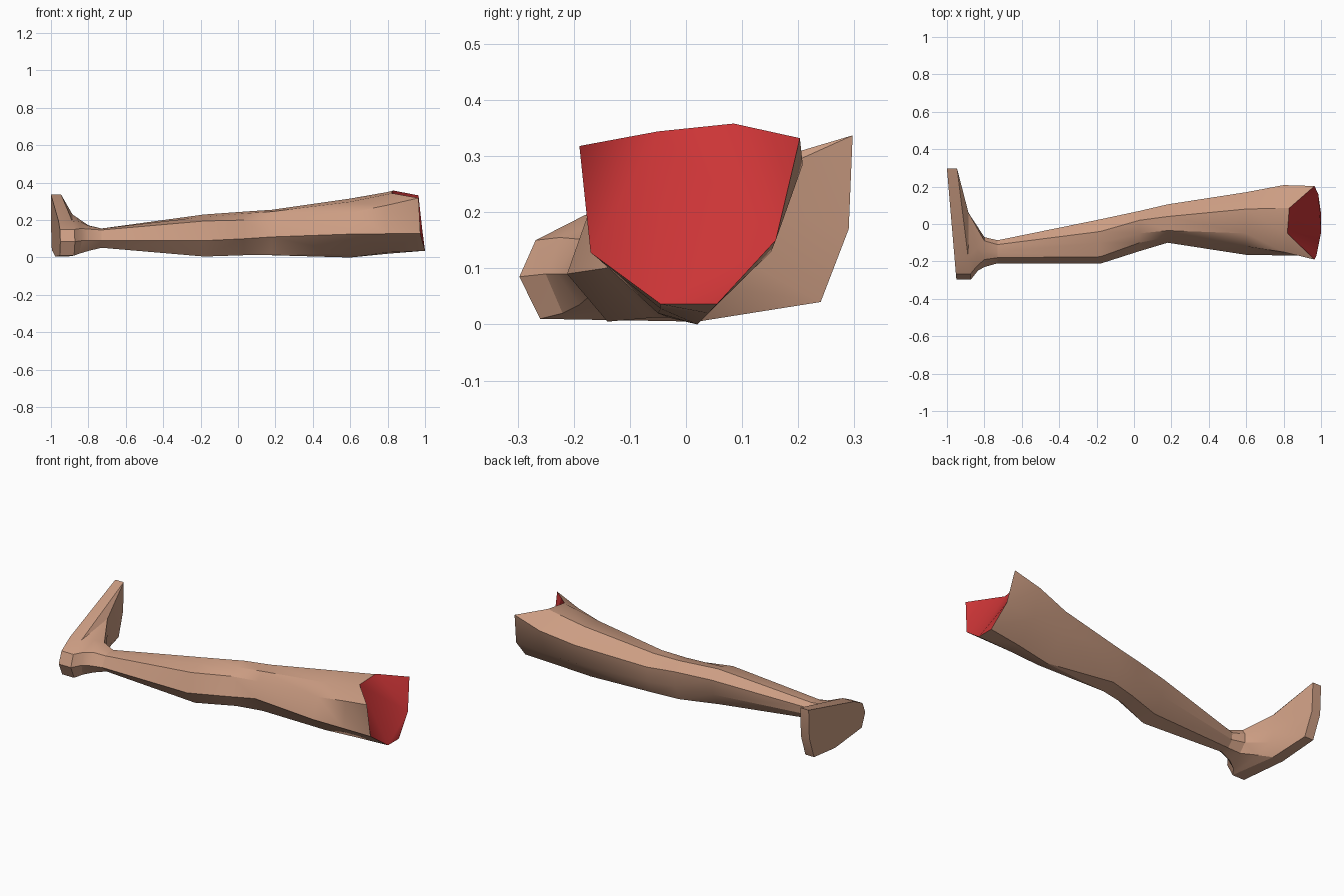
import bpy, bmesh, math

if "Cube" in bpy.data.objects:
    bpy.data.objects.remove(bpy.data.objects["Cube"])


def material(name, rgb):
    m = bpy.data.materials.new(name)
    m.diffuse_color = (*rgb, 1)
    m.use_nodes = True
    m.node_tree.nodes["Principled BSDF"].inputs["Base Color"].default_value = m.diffuse_color
    return m


skin = material("skin tan", (0.60, 0.335, 0.225))
flesh = material("flesh red", (0.60, 0.035, 0.037))


def build(name, points, faces, mat, angle):
    me = bpy.data.meshes.new(name)
    me.from_pydata(points, [], faces)
    bm = bmesh.new()
    bm.from_mesh(me)
    bmesh.ops.triangulate(bm, faces=bm.faces[:], quad_method='SHORT_EDGE')
    bm.to_mesh(me)
    bm.free()
    me.materials.append(mat)
    ob = bpy.data.objects.new(name, me)
    bpy.context.collection.objects.link(ob)
    bpy.ops.object.select_all(action='DESELECT')
    ob.select_set(True)
    bpy.context.view_layer.objects.active = ob
    bpy.ops.object.shade_smooth_by_angle(angle=math.radians(angle))
    return ob


def loft(name, rings, mat, cap_start=False):
    n = len(rings[0])
    pts = [p for r in rings for p in r]
    faces = []
    for k in range(len(rings) - 1):
        for i in range(n):
            j = (i + 1) % n
            faces.append((k * n + j, k * n + i, (k + 1) * n + i, (k + 1) * n + j))
    if cap_start:
        faces.append(tuple(range(n)))
    return build(name, pts, faces, mat, 28)


def ring(x, yz):
    return [(x, y, z) for y, z in yz]


# Cross-sections run: front top, top, top, back top, back, bottom, bottom, front
ankle = ring(-0.73, [(-.18, .147), (-.15, .155), (-.11, .155), (-.087, .13),
                     (-.09, .09), (-.12, .055), (-.17, .052), (-.21, .09)])
calf = ring(-0.18, [(-.175, .195), (-.10, .218), (-.04, .23), (.025, .19),
                    (.01, .10), (-.05, .02), (-.14, .005), (-.212, .09)])
knee_low = ring(0.03, [(-.10, .20), (-.05, .235), (.02, .245), (.07, .20),
                       (.06, .11), (.02, .02), (-.06, .012), (-.145, .10)])
knee = ring(0.18, [(-.07, .20), (-.035, .245), (.04, .255), (.105, .20),
                   (.095, .11), (.05, .03), (-.03, .012), (-.10, .11)])
thigh = ring(0.60, [(-.12, .24), (-.05, .298), (.08, .315), (.17, .24),
                    (.14, .12), (.02, .0), (-.05, .02), (-.165, .125)])
upper_thigh = ring(0.80, [(-.15, .28), (-.048, .338), (.085, .35), (.208, .285),
                          (.152, .13), (.04, .02), (-.045, .028), (-.168, .127)])

# Slanted, notched cut at the top of the thigh
cut_yz = [(-.19, .318), (-.05, .344), (.085, .358), (.203, .332),
          (.16, .15), (.055, .036), (-.045, .036), (-.17, .128)]
cut_x = [.965, .82, .83, .965, .985, 1.0, 1.0, .975]
cut = [(x, y, z) for x, (y, z) in zip(cut_x, cut_yz)]

loft("leg", [ankle, calf, knee_low, knee, thigh, upper_thigh, cut], skin)

# Red cut face, folded around the notch
build("cut_face", cut, [(0, 7, 1), (7, 6, 1), (6, 4, 1), (4, 2, 1),
                        (4, 3, 2), (6, 5, 4)], flesh, 60)

# Foot: flat sole, straight rim, then instep narrowing to the ankle
sole_yz = [(-.268, .15), (-.18, .195), (.297, .337), (.29, .17),
           (.24, .04), (.02, .005), (-.26, .01), (-.297, .085)]
sole = [(-.975 - .085 * y, y, z) for y, z in sole_yz]
rim = [(x + .066 - .04 * y, y, z) for x, y, z in sole]
instep = [(-.84, -.225, .155), (-.84, -.13, .19), (-.885, .06, .23), (-.885, .06, .14),
          (-.88, .04, .07), (-.86, -.05, .03), (-.85, -.22, .02), (-.835, -.25, .09)]
heel = ring(-0.80, [(-.19, .152), (-.15, .17), (-.09, .172), (-.07, .14),
                    (-.07, .09), (-.11, .045), (-.19, .035), (-.23, .09)])
loft("foot", [sole, rim, instep, heel, ankle], skin, cap_start=True)
